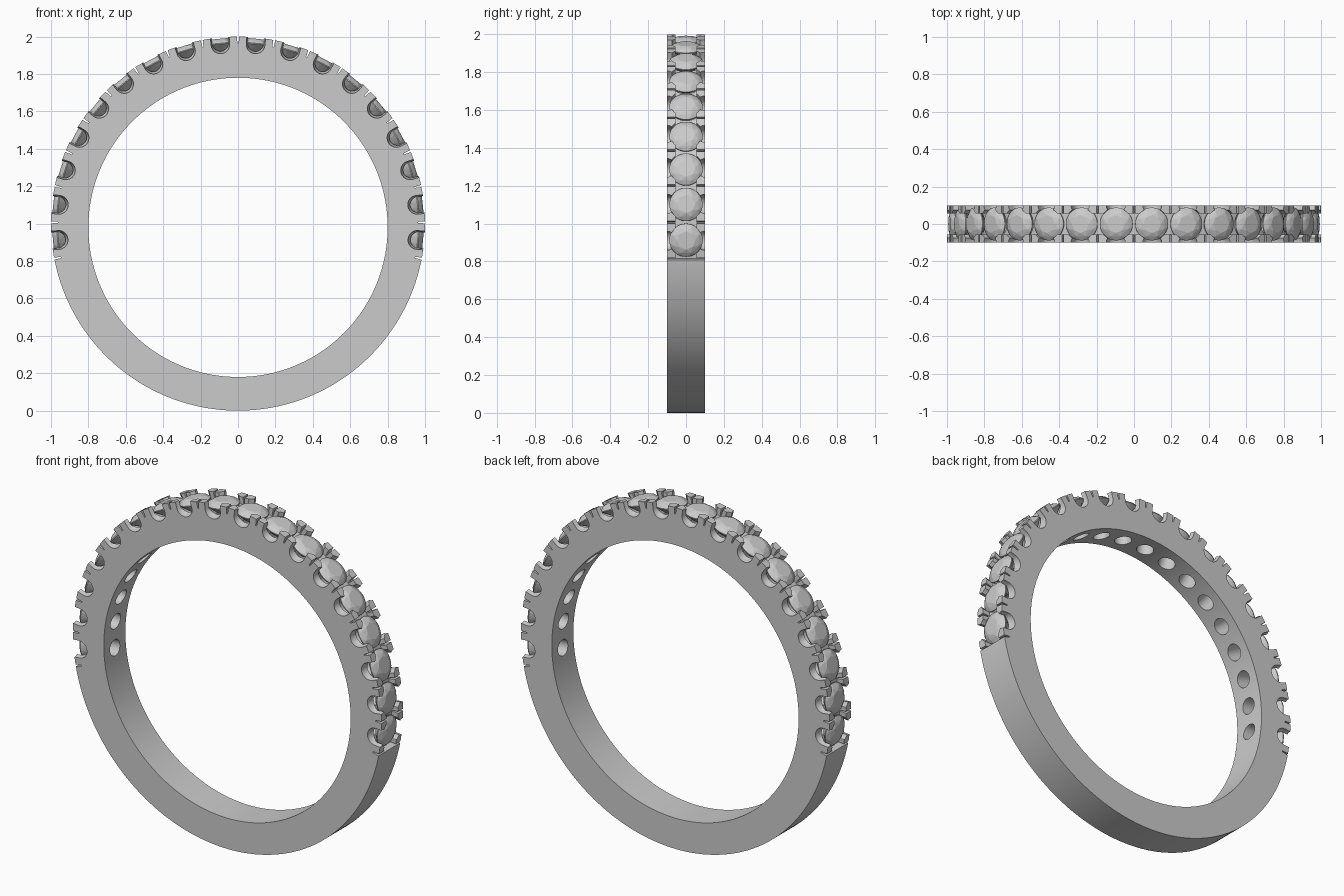
import bpy, bmesh
from math import sin, cos, pi, radians
from mathutils import Matrix, Vector

if "Cube" in bpy.data.objects:
    bpy.data.objects.remove(bpy.data.objects["Cube"])

STEP = radians(11.2)
STONES = [(i - 8.5) * STEP for i in range(18)]
GAPS = [(i - 9) * STEP for i in range(19)]


def frame(a, r=0.0):
    """Local frame on the ring: z points outward, x runs along the band."""
    return Matrix.Translation((0, 0, 1)) @ Matrix.Rotation(a, 4, 'Y') @ Matrix.Translation((0, 0, r))


def loft(bm, rings, mat=Matrix(), closed=False):
    vs = [[bm.verts.new(mat @ Vector(p)) for p in ring] for ring in rings]
    n = len(vs[0])
    pairs = list(zip(vs, vs[1:])) + ([(vs[-1], vs[0])] if closed else [])
    for a, b in pairs:
        for k in range(n):
            bm.faces.new((a[k], a[(k + 1) % n], b[(k + 1) % n], b[k]))
    if not closed:
        bm.faces.new(vs[0])
        bm.faces.new(vs[-1])


def make(name, bm):
    bmesh.ops.recalc_face_normals(bm, faces=bm.faces)
    me = bpy.data.meshes.new(name)
    bm.to_mesh(me)
    bm.free()
    ob = bpy.data.objects.new(name, me)
    bpy.context.collection.objects.link(ob)
    return ob


def circle(r, z, n, off=0.0):
    return [(r * cos(2 * pi * (k + off) / n), r * sin(2 * pi * (k + off) / n), z) for k in range(n)]


# plain band, slightly thicker at the top
bm = bmesh.new()
N = 180
rings = []
for i in range(N):
    s, c = sin(2 * pi * i / N), cos(2 * pi * i / N)
    rings.append([(s, -.1, 1 + c), (s, .1, 1 + c),
                  (.8 * s, .1, .98 + .8 * c), (.8 * s, -.1, .98 + .8 * c)])
loft(bm, rings, closed=True)
band = make("band", bm)

cutters = []

# lengthwise channel between the two rows of prongs
bm = bmesh.new()
rings = []
for i in range(121):
    a = GAPS[0] + (GAPS[-1] - GAPS[0]) * i / 120
    rings.append([frame(a, r) @ Vector((0, y, 0))
                  for r, y in ((.957, -.055), (.957, .055), (1.06, .055), (1.06, -.055))])
loft(bm, rings)
cutters.append(make("channel_cutter", bm))

# stone seats with open holes through to the finger side
bm = bmesh.new()
for a in STONES:
    loft(bm, [circle(r, z, 32) for r, z in
              ((.046, .72), (.046, .905), (.0865, .958), (.0865, 1.06))], frame(a))
cutters.append(make("seat_cutter", bm))

# rounded side scallops under each stone
bm = bmesh.new()


def u_shape(w, y):
    arc = [(-w * cos(pi * k / 12), y, .963 - w * sin(pi * k / 12)) for k in range(13)]
    return arc + [(w, y, 1.05), (-w, y, 1.05)]


for a in STONES:
    for side in (-1, 1):
        loft(bm, [u_shape(.05, side * .13), u_shape(.05, side * .09), u_shape(.03, side * .045)], frame(a))
cutters.append(make("scallop_cutter", bm))

# narrow slits that split the prongs into pairs
bm = bmesh.new()
for a in GAPS:
    loft(bm, [[(-.003, y, .962), (.003, y, .962), (.009, y, 1.05), (-.009, y, 1.05)]
              for y in (-.13, .13)], frame(a))
cutters.append(make("slit_cutter", bm))

# carve the band, then drop the cutters
for c in cutters:
    c.hide_render = True
    m = band.modifiers.new(c.name, 'BOOLEAN')
    m.operation, m.object, m.solver = 'DIFFERENCE', c, 'EXACT'
bpy.context.view_layer.update()
carved = bpy.data.meshes.new_from_object(band.evaluated_get(bpy.context.evaluated_depsgraph_get()))
band.modifiers.clear()
band.data = carved
for c in cutters:
    bpy.data.objects.remove(c)
bpy.ops.object.select_all(action='DESELECT')
band.select_set(True)
bpy.context.view_layer.objects.active = band
bpy.ops.object.shade_smooth_by_angle(angle=radians(30))

# faceted round stone, one mesh shared by all settings
bm = bmesh.new()
points = (circle(.048, .026, 8) + circle(.071, .017, 8, .5) + circle(.088, .002, 32)
          + circle(.088, -.003, 32) + circle(.046, -.041, 8, .5) + [(0, 0, -.072)])
for p in points:
    bm.verts.new(p)
bmesh.ops.convex_hull(bm, input=bm.verts)
bmesh.ops.dissolve_limit(bm, angle_limit=radians(1), verts=bm.verts, edges=bm.edges)
stone = make("stone", bm)
for i, a in enumerate(STONES):
    ob = stone if i == 0 else stone.copy()
    if i:
        ob.name = f"stone_{i + 1}"
        bpy.context.collection.objects.link(ob)
    ob.matrix_world = frame(a, .967)
